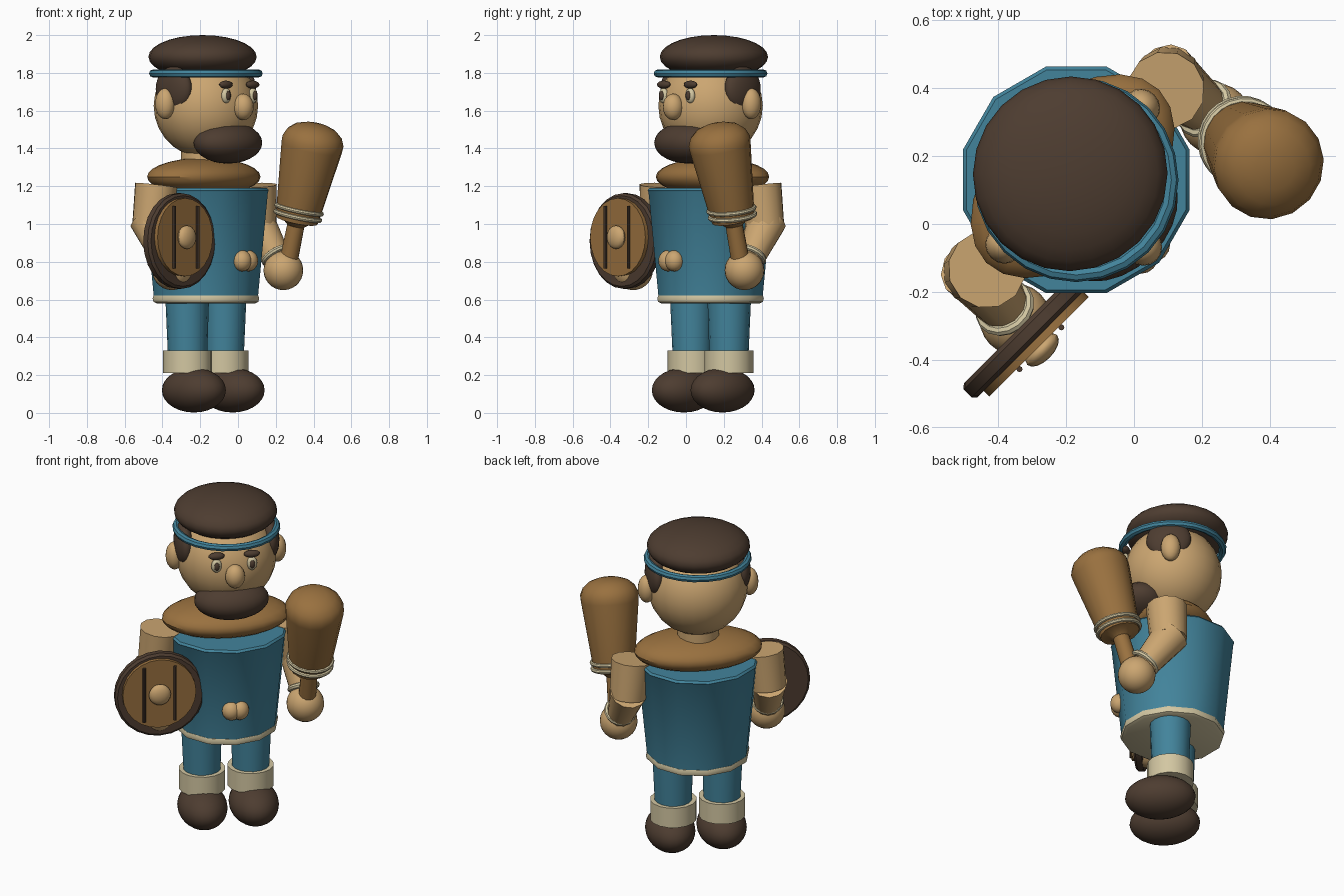
import bpy, math
from mathutils import Vector, Matrix

if "Cube" in bpy.data.objects:
    bpy.data.objects.remove(bpy.data.objects["Cube"])

# Figure is modelled facing -y around the origin, then turned and placed.
PLACE = Matrix.Translation((-0.17, 0.13, 0)) @ Matrix.Rotation(math.radians(45), 4, 'Z')


def material(name, rgb):
    m = bpy.data.materials.new(name)
    m.diffuse_color = (*rgb, 1)
    m.use_nodes = True
    m.node_tree.nodes["Principled BSDF"].inputs["Base Color"].default_value = m.diffuse_color
    return m


DARK = material("dark brown", (0.075, 0.046, 0.03))
BLUE = material("blue cloth", (0.055, 0.23, 0.33))
SKIN = material("skin", (0.60, 0.38, 0.165))
WOOD = material("wood brown", (0.32, 0.165, 0.05))
CREAM = material("cream", (0.65, 0.57, 0.36))


def finish(name, mat, matrix=None):
    ob = bpy.context.object
    ob.name = name
    if matrix is not None:
        ob.matrix_world = matrix
    bpy.context.view_layer.update()
    ob.data.transform(PLACE @ ob.matrix_world)
    ob.matrix_world = Matrix.Identity(4)
    ob.data.materials.append(mat)
    bpy.ops.object.shade_smooth_by_angle(angle=math.radians(35))
    return ob


def blob(name, mat, loc, size, seg=24, rings=14, rot=(0, 0, 0)):
    bpy.ops.mesh.primitive_uv_sphere_add(segments=seg, ring_count=rings, radius=1,
                                         location=loc, rotation=rot)
    bpy.context.object.scale = size
    return finish(name, mat)


def along(a, b):
    d = Vector(b) - Vector(a)
    return Matrix.Translation(a) @ d.to_track_quat('Z', 'Y').to_matrix().to_4x4()


def lathe(name, mat, profile, a, b, seg=16):
    """Revolve (radius, height) points around the axis from a towards b, with end caps."""
    verts, faces = [], []
    for r, h in profile:
        for i in range(seg):
            t = 2 * math.pi * i / seg
            verts.append((r * math.cos(t), r * math.sin(t), h))
    for j in range(len(profile) - 1):
        for i in range(seg):
            k = (i + 1) % seg
            faces.append((j * seg + i, j * seg + k, (j + 1) * seg + k, (j + 1) * seg + i))
    faces.append(tuple(reversed(range(seg))))
    faces.append(tuple(range(len(verts) - seg, len(verts))))
    me = bpy.data.meshes.new(name)
    me.from_pydata(verts, [], faces)
    ob = bpy.data.objects.new(name, me)
    bpy.context.collection.objects.link(ob)
    bpy.ops.object.select_all(action='DESELECT')
    ob.select_set(True)
    bpy.context.view_layer.objects.active = ob
    return finish(name, mat, along(a, b))


def rod(name, mat, a, b, r1, r2, seg=16):
    length = (Vector(b) - Vector(a)).length
    return lathe(name, mat, [(r1, 0), (r2, length)], a, b, seg)


def ring(name, mat, loc, axis, major, minor, seg=24):
    bpy.ops.mesh.primitive_torus_add(major_radius=major, minor_radius=minor,
                                     major_segments=seg, minor_segments=8)
    target = Vector(loc) + Vector(axis)
    return finish(name, mat, along(loc, target))


UP = (0, 0, 1)

# Body
lathe("tunic", BLUE, [(0.285, 0.61), (0.34, 1.17), (0.345, 1.178), (0.335, 1.19)],
      (0, 0, 0), UP, 12)
lathe("tunic_trim", CREAM, [(0.27, 0.58), (0.287, 0.588), (0.292, 0.605), (0.287, 0.622),
                            (0.27, 0.63)], (0, 0, 0), UP, 12)
blob("fur_collar", WOOD, (0, 0.015, 1.25), (0.36, 0.225, 0.10))
rod("neck", SKIN, (0, 0.02, 1.28), (0, 0.02, 1.45), 0.118, 0.118)

# Head
blob("head", SKIN, (0, 0.0, 1.625), (0.278, 0.275, 0.275))
blob("cap", DARK, (0, 0.025, 1.885), (0.288, 0.285, 0.115))
ring("headband", BLUE, (0, 0, 1.797), UP, 0.28, 0.021)
blob("nose", SKIN, (0, -0.28, 1.62), (0.055, 0.055, 0.07), 16, 10)
blob("beard", DARK, (0, -0.165, 1.43), (0.21, 0.15, 0.11))

# Paired parts
for s, side in ((-1, "right"), (1, "left")):
    blob(side + "_sideburn", DARK, (s * 0.24, 0.0, 1.715), (0.055, 0.125, 0.12))
    blob(side + "_ear", SKIN, (s * 0.29, 0.015, 1.637), (0.05, 0.055, 0.082), 16, 10)
    blob(side + "_eye", CREAM, (s * 0.10, -0.252, 1.68), (0.03, 0.02, 0.04), 16, 10)
    blob(side + "_pupil", DARK, (s * 0.10, -0.267, 1.68), (0.016, 0.012, 0.025), 12, 8)
    blob(side + "_eyebrow", DARK, (s * 0.10, -0.25, 1.738), (0.046, 0.022, 0.021), 16, 10)
    blob(side + "_belly_knot", SKIN, (s * 0.024, -0.295, 0.805), (0.052, 0.05, 0.056), 16, 10)

    # Legs
    rod(side + "_leg", BLUE, (s * 0.137, 0, 0.28), (s * 0.14, 0, 0.62), 0.103, 0.116)
    rod(side + "_boot_cuff", CREAM, (s * 0.137, 0, 0.21), (s * 0.137, 0, 0.33), 0.13, 0.13)
    blob(side + "_boot", DARK, (s * 0.145, -0.055, 0.12), (0.138, 0.197, 0.118))

    # Arms
    rod(side + "_upper_arm", SKIN, (s * 0.372, 0, 1.205), (s * 0.395, 0.012, 0.985),
        0.115, 0.105, 12)
    rod(side + "_forearm", SKIN, (s * 0.395, 0.03, 1.02), (s * 0.417, -0.135, 0.79),
        0.105, 0.072, 12)
    ring(side + "_wrist_band", CREAM, (s * 0.415, -0.118, 0.835), (s * 0.02, -0.165, -0.23),
         0.076, 0.016, 16)
    blob(side + "_hand", SKIN, (s * 0.417, -0.163, 0.755), (0.105, 0.105, 0.105))

# Club, with a rounded head
grip = Vector((0.42, -0.175, 0.72))
tilt = Vector((0.015, -0.215, 0.80)).normalized()
lathe("club", WOOD, [(0.05, 0), (0.046, 0.28), (0.07, 0.30), (0.112, 0.31), (0.118, 0.34),
                     (0.163, 0.71), (0.165, 0.745), (0.148, 0.785), (0.11, 0.818),
                     (0.06, 0.835), (0.015, 0.84)], grip, grip + tilt, 16)
for h in (0.335, 0.37):
    ring("club_binding", CREAM, grip + tilt * h, tilt + Vector((0.06, 0.05, 0)),
         0.10 + h * 0.06, 0.012)

# Round shield: rim, face plate, two bars and a boss
cx, cz = -0.425, 0.93
rim_axis = ((-0.418, -0.19, 0.91), (-0.418, -0.247, 0.91))
lathe("shield_rim", DARK, [(0.24, 0), (0.253, 0.012), (0.253, 0.045), (0.24, 0.057)],
      *rim_axis, 24)
rod("shield_face", WOOD, (cx, -0.246, cz), (cx, -0.27, cz), 0.207, 0.207, 24)
for s in (-1, 1):
    rod("shield_bar", DARK, (cx + s * 0.087, -0.276, cz - 0.165),
        (cx + s * 0.087, -0.276, cz + 0.165), 0.009, 0.009, 8)
blob("shield_boss", SKIN, (cx, -0.283, cz), (0.062, 0.032, 0.062), 16, 10)
